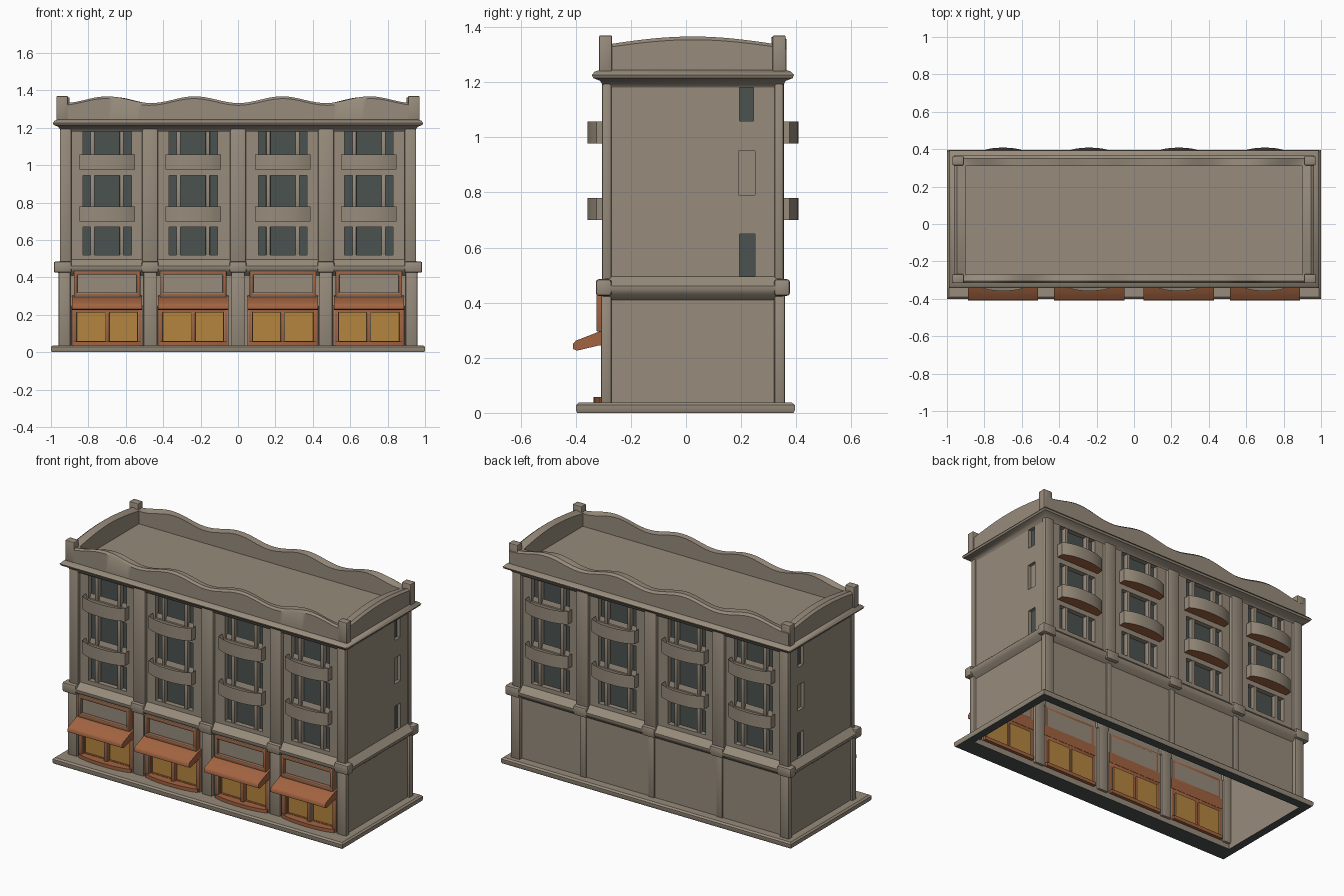
import bpy, bmesh, math
from mathutils import Vector

if "Cube" in bpy.data.objects:
    bpy.data.objects.remove(bpy.data.objects["Cube"])

def material(name, rgb):
    m = bpy.data.materials.new(name)
    m.diffuse_color = (*rgb, 1)
    m.use_nodes = True
    m.node_tree.nodes["Principled BSDF"].inputs["Base Color"].default_value = m.diffuse_color
    return m

MATS = [material("stone", (0.31, 0.26, 0.20)),
        material("terracotta", (0.36, 0.125, 0.052)),
        material("amber_glass", (0.46, 0.235, 0.05)),
        material("dark_glass", (0.07, 0.084, 0.08))]
STONE, ORANGE, AMBER, DARK = range(4)
BAYS = (-0.7, -0.24, 0.24, 0.7)
HX, Y0, Y1 = 0.945, -0.285, 0.335      # wall planes

def finish(name, bm, mat=STONE, bevel=0, rule=None, keep=False):
    if not keep:
        bmesh.ops.recalc_face_normals(bm, faces=bm.faces)
        for f in bm.faces:
            f.material_index = mat
    if rule:
        bm.normal_update()
        rule(bm)
    if bevel:
        bmesh.ops.bevel(bm, geom=bm.edges[:], offset=bevel, segments=2,
                        profile=0.5, affect='EDGES')
    me = bpy.data.meshes.new(name)
    bm.to_mesh(me)
    bm.free()
    for m in MATS:
        me.materials.append(m)
    me.shade_smooth()
    me.set_sharp_from_angle(angle=math.radians(40))
    ob = bpy.data.objects.new(name, me)
    bpy.context.collection.objects.link(ob)
    return ob

def box(name, x0, x1, y0, y1, z0, z1, mat=STONE, bevel=0.006):
    bm = bmesh.new()
    bmesh.ops.create_cube(bm, size=1)
    for v in bm.verts:
        v.co = Vector(((x0 + x1) / 2 + v.co.x * (x1 - x0),
                       (y0 + y1) / 2 + v.co.y * (y1 - y0),
                       (z0 + z1) / 2 + v.co.z * (z1 - z0)))
    return finish(name, bm, mat, bevel)

def underside(mat):
    def rule(bm):
        for f in bm.faces:
            if f.normal.z < -0.7:
                f.material_index = mat
    return rule

def ring(name, rects, rule=None):
    """Loft rectangles (half x, y0, y1, z) into a moulding around the house."""
    bm = bmesh.new()
    loops = [[bm.verts.new(p) for p in ((-h, a, z), (h, a, z), (h, b, z), (-h, b, z))]
             for h, a, b, z in rects]
    for i, l in enumerate(loops):
        n = loops[(i + 1) % len(loops)]
        for k in range(4):
            bm.faces.new((l[k], l[(k + 1) % 4], n[(k + 1) % 4], n[k]))
    return finish(name, bm, rule=rule)

def band(offsets, grow=0.0):
    return [(HX + o, Y0 - o - grow, Y1 + o + grow, z) for o, z in offsets]

def bow(name, cx, half, z0, z1, sgn, reach, mat=STONE, hollow=True, under=None):
    """Bow-fronted slab against the front (sgn -1) or back (sgn +1) wall."""
    bm = bmesh.new()
    wall = Y0 if sgn < 0 else Y1
    pts = [(cx - half, wall - sgn * 0.02)]
    for i in range(13):
        t = -1 + i / 6
        pts.append((cx + half * t, wall + sgn * reach * (0.55 + 0.45 * (1 - abs(t) ** 2.5))))
    pts.append((cx + half, wall - sgn * 0.02))
    f = bm.faces.new([bm.verts.new((x, y, z0)) for x, y in pts])
    top = bmesh.ops.extrude_face_region(bm, geom=[f])["geom"]
    for v in top:
        if isinstance(v, bmesh.types.BMVert):
            v.co.z = z1
    cap = [g for g in top if isinstance(g, bmesh.types.BMFace)]
    bmesh.ops.recalc_face_normals(bm, faces=bm.faces)
    if hollow:
        bmesh.ops.inset_region(bm, faces=cap, thickness=0.017)
        for v in cap[0].verts:
            v.co.z = z0 + 0.035
    return finish(name, bm, mat, 0, underside(under) if under is not None else None)

# ---- walls: sheets with recessed openings, open underneath ----
wall_bm = bmesh.new()

def wall(place, half0, half1, openings, tints=()):
    """openings: (u0, u1, z0, z1, depth, material); tints: (u0, u1, z0, z1, material)."""
    def quad(pts, mat):
        f = wall_bm.faces.new([wall_bm.verts.new(place(*p)) for p in pts])
        f.material_index = mat
    rects = list(openings) + list(tints)
    us = sorted({half0, half1, *[round(r[i], 4) for r in rects for i in (0, 1)]})
    vs = sorted({0.0, 1.25, *[r[i] for r in rects for i in (2, 3)]})
    def inside(r, u, v):
        return r[0] < u < r[1] and r[2] < v < r[3]
    for a, b in zip(us, us[1:]):
        for c, d in zip(vs, vs[1:]):
            u, v = (a + b) / 2, (c + d) / 2
            if any(inside(o, u, v) for o in openings):
                continue
            mat = next((t[4] for t in tints if inside(t, u, v)), STONE)
            quad(((a, c, 0), (b, c, 0), (b, d, 0), (a, d, 0)), mat)
    for a, b, c, d, k, mat in openings:
        edge = ORANGE if mat == AMBER else STONE
        quad(((a, c, k), (b, c, k), (b, d, k), (a, d, k)), mat)
        quad(((a, c, 0), (a, c, k), (a, d, k), (a, d, 0)), edge)
        quad(((b, c, 0), (b, d, 0), (b, d, k), (b, c, k)), edge)
        quad(((a, c, 0), (b, c, 0), (b, c, k), (a, c, k)), edge)
        quad(((a, d, 0), (a, d, k), (b, d, k), (b, d, 0)), edge)

ROWS = ((0.52, 0.67), (0.75, 0.945), (1.03, 1.19))
windows = [(c - 0.13, c + 0.13, a, b, 0.03, DARK) for c in BAYS for a, b in ROWS]
shops = [(c + s - 0.075, c + s + 0.075, 0.06, 0.215, 0.012, AMBER)
         for c in BAYS for s in (-0.085, 0.085)]
shop_fronts = [(c - 0.185, c + 0.185, 0.035, 0.25, ORANGE) for c in BAYS]
side = [(0.195, 0.25, 0.49, 0.65, 0.02, DARK), (0.19, 0.25, 0.79, 0.95, 0.02, STONE),
        (0.195, 0.245, 1.06, 1.18, 0.02, DARK)]
wall(lambda u, v, d: (u, Y0 + d, v), -HX, HX, windows + shops, shop_fronts)
wall(lambda u, v, d: (-u, Y1 - d, v), -HX, HX, windows)
wall(lambda u, v, d: (HX - d, u, v), Y0, Y1, side)
wall(lambda u, v, d: (d - HX, -u, v), -Y1, -Y0,
     [(-b, -a, c, d, k, m) for a, b, c, d, k, m in side])
bmesh.ops.remove_doubles(wall_bm, verts=wall_bm.verts, dist=0.0005)
finish("walls", wall_bm, keep=True)

# ---- plinth, belt course and cornice ----
ring("plinth", [(HX, Y0, Y1, 0), (0.995, -0.395, 0.39, 0), (1.0, -0.40, 0.395, 0.01),
                (1.0, -0.40, 0.395, 0.028), (0.99, -0.39, 0.385, 0.037), (HX, Y0, Y1, 0.037)],
     underside(DARK))
ring("belt_course", band(((0, 0.41), (0.024, 0.43), (0.038, 0.447), (0.038, 0.46),
                          (0.025, 0.472), (0, 0.495))))
ring("cornice", band(((0, 1.18), (0.015, 1.205), (0.04, 1.215), (0.045, 1.226),
                      (0.035, 1.238), (0, 1.25)), 0.012))

# ---- wavy parapet around a flat roof ----
bm = bmesh.new()
outer = [(-0.962, -0.315), (0.962, -0.315), (0.962, 0.365), (-0.962, 0.365)]
inner = [(-0.90, -0.27), (0.90, -0.27), (0.90, 0.31), (-0.90, 0.31)]
sections = []
for k in range(4):
    n = 64 if k % 2 == 0 else 20
    for i in range(n):
        t = i / n
        o = Vector(outer[k]).lerp(Vector(outer[(k + 1) % 4]), t)
        q = Vector(inner[k]).lerp(Vector(inner[(k + 1) % 4]), t)
        if k % 2 == 0:
            h = 1.350 + 0.018 * math.cos(math.tau * (o.x - 0.24) / 0.475)
        else:
            h = 1.334 + 0.032 * math.sin(math.pi * t)
        m = o.lerp(q, 0.25)
        sections.append([bm.verts.new((p.x, p.y, z)) for p, z in
                         ((o, 1.225), (o, h - 0.012), (m, h), (q, h - 0.004), (q, 1.25))])
for a, b in zip(sections, sections[1:] + sections[:1]):
    for j in range(4):
        bm.faces.new((a[j], b[j], b[j + 1], a[j + 1]))
bm.faces.new([s[4] for s in sections])
finish("parapet_and_roof", bm)
for sx in (-1, 1):
    for y in (-0.292, 0.338):
        box("parapet_post", sx * 0.94 - 0.031, sx * 0.94 + 0.031, y - 0.024, y + 0.024,
            1.23, 1.37)

# ---- pilasters, front and back ----
for sgn, y in ((-1, Y0), (1, Y1)):
    def span(out):
        return sorted((y - sgn * 0.015, y + sgn * out))
    for x in (-0.47, 0, 0.47):
        box("pilaster", x - 0.042, x + 0.042, *span(0.02), 0.47, 1.21, bevel=0.009)
        low = 0.035 if sgn < 0 else 0.02
        box("lower_pilaster", x - low, x + low, *span(0.024 if sgn < 0 else 0.008),
            0.03, 0.45, bevel=0.004)
        box("pilaster_block", x - 0.045, x + 0.045, *span(0.042), 0.425, 0.485, bevel=0.01)
    for s in (-1, 1):
        a, b = sorted((s * 0.89, s * 0.953))
        box("corner_pilaster", a, b, *span(0.02), 0.47, 1.21, bevel=0.009)
        a, b = sorted((s * 0.895, s * 0.96))
        box("lower_corner_pilaster", a, b, *span(0.024), 0.03, 0.45, bevel=0.008)
        a, b = sorted((s * 0.89, s * 0.985))
        box("corner_block", a, b, *span(0.042), 0.425, 0.485, bevel=0.01)

    # window mullions and bow balconies
    for c in BAYS:
        for z0, z1 in ROWS:
            for s in (-1, 1):
                m = c + s * 0.078
                box("mullion", m - 0.011, m + 0.011, *sorted((y - sgn * 0.035, y - sgn * 0.002)),
                    z0 - 0.005, z1 + 0.005, bevel=0.003)
        for z in (0.70, 0.977):
            bow("balcony", c, 0.148, z, z + 0.08, sgn, 0.073, under=ORANGE)

# ---- shopfronts ----
AWNING = ((-0.28, 0.305), (-0.315, 0.295), (-0.40, 0.262), (-0.41, 0.25), (-0.41, 0.232),
          (-0.395, 0.226), (-0.315, 0.245), (-0.28, 0.24))
for c in BAYS:
    # shop window frame bars
    for x0, x1, z0, z1 in ((-0.19, -0.162, 0.035, 0.25), (0.162, 0.19, 0.035, 0.25),
                           (-0.012, 0.012, 0.05, 0.22), (-0.185, 0.185, 0.212, 0.25)):
        box("shop_frame", c + x0, c + x1, Y0 - 0.02, Y0 + 0.003, z0, z1, ORANGE, 0.005)
    bow("shop_sill", c, 0.18, 0.036, 0.058, -1, 0.05, ORANGE, hollow=False)
    # sign panel frame, left blank
    for x0, x1, z0, z1 in ((-0.178, -0.158, 0.30, 0.432), (0.158, 0.178, 0.30, 0.432),
                           (-0.178, 0.178, 0.412, 0.435), (-0.178, 0.178, 0.295, 0.32)):
        box("sign_frame", c + x0, c + x1, Y0 - 0.04, Y0 + 0.003, z0, z1, ORANGE, 0.005)
    box("sign_panel", c - 0.165, c + 0.165, Y0 - 0.02, Y0 + 0.003, 0.305, 0.425, STONE, 0)
    # awning
    bm = bmesh.new()
    ends = [[bm.verts.new((c + s * 0.188, y, z)) for y, z in AWNING] for s in (-1, 1)]
    for e in ends:
        bm.faces.new(e)
    for j in range(len(AWNING)):
        k = (j + 1) % len(AWNING)
        bm.faces.new((ends[0][j], ends[0][k], ends[1][k], ends[1][j]))
    finish("awning", bm, ORANGE)
